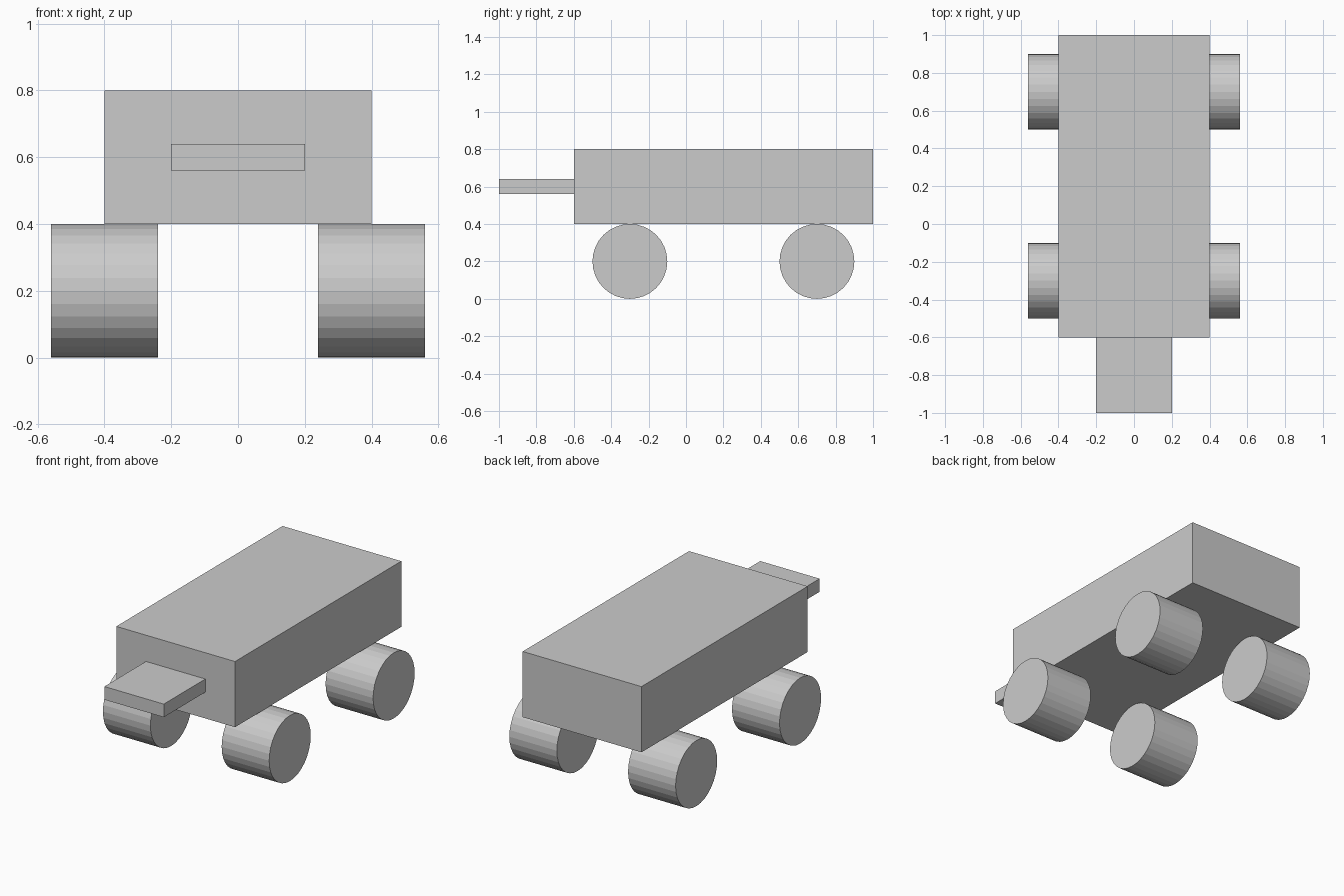
import bpy
from math import pi

if "Cube" in bpy.data.objects:
    bpy.data.objects.remove(bpy.data.objects["Cube"])


def box(name, center, size):
    bpy.ops.mesh.primitive_cube_add(size=1, location=center)
    ob = bpy.context.object
    ob.name = name
    ob.scale = size
    bpy.ops.object.transform_apply(location=False, rotation=False, scale=True)
    return ob


def wheel(name, x, y):
    bpy.ops.mesh.primitive_cylinder_add(vertices=32, radius=0.2, depth=0.32,
                                        location=(x, y, 0.2), rotation=(0, pi / 2, 0))
    bpy.context.object.name = name


# Wagon body and the flat tongue at the front
box("body", (0, 0.2, 0.6), (0.8, 1.6, 0.4))
box("front_tongue", (0, -0.8, 0.6), (0.4, 0.4, 0.08))

# Four wide wheels under the body
for end, y in (("front", -0.3), ("rear", 0.7)):
    for side, x in (("left", -0.4), ("right", 0.4)):
        wheel(f"{end}_{side}_wheel", x, y)
